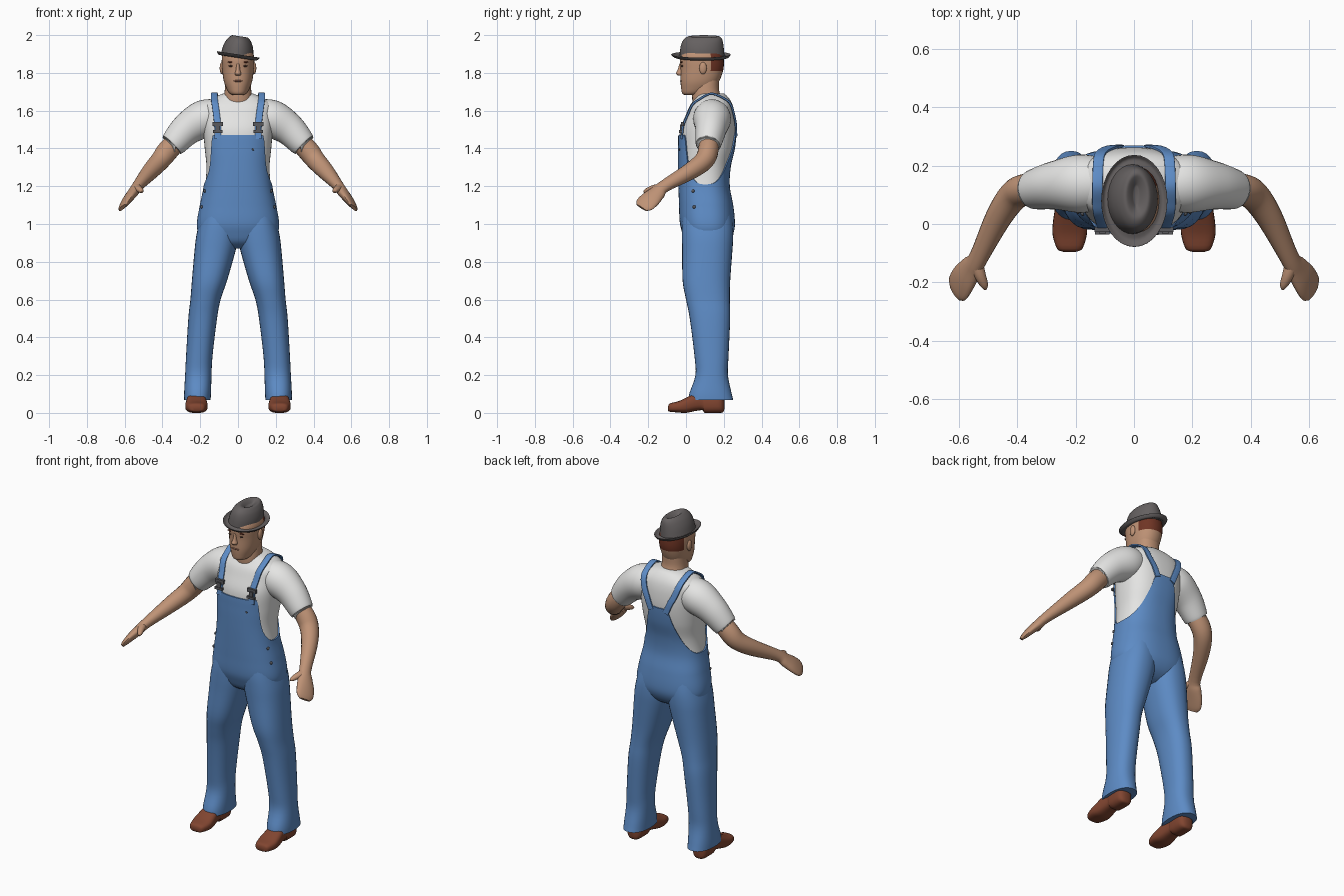
import bpy, bmesh
from math import sin, cos, pi, radians, copysign
from mathutils import Vector, Matrix

if "Cube" in bpy.data.objects:
    bpy.data.objects.remove(bpy.data.objects["Cube"])


def material(name, *rgb):
    m = bpy.data.materials.new(name)
    m.use_nodes = True
    m.diffuse_color = (*rgb, 1)
    m.node_tree.nodes["Principled BSDF"].inputs["Base Color"].default_value = (*rgb, 1)
    return m


DENIM = material("denim blue", .11, .26, .56)
WHITE = material("shirt white", .78, .78, .77)
SKIN = material("skin", .52, .29, .18)
HAT = material("hat grey", .13, .118, .118)
LEATHER = material("shoe brown", .22, .06, .03)
HAIR = material("hair brown", .16, .035, .018)
METAL = material("buckle grey", .10, .10, .11)
DARK = material("eye dark", .09, .045, .03)
LIP = material("lip", .34, .15, .10)
PARTS = []


# ---- helpers ----
def sample(table, t):
    """Smooth lookup in rows of (key, values...)."""
    last = len(table) - 1
    i = max(j for j in range(last) if j == 0 or table[j][0] <= t)
    a, b = table[i], table[i + 1]
    before, after = table[max(i - 1, 0)], table[min(i + 2, last)]
    step = b[0] - a[0]
    u = min(max((t - a[0]) / step, 0), 1)
    out = []
    for p, q, r, s in zip(before[1:], a[1:], b[1:], after[1:]):
        m0 = (r - p) / (b[0] - before[0]) * step
        m1 = (s - q) / (after[0] - a[0]) * step
        out.append((2*u**3 - 3*u*u + 1) * q + (u**3 - 2*u*u + u) * m0
                   + (3*u*u - 2*u**3) * r + (u**3 - u*u) * m1)
    return out


def resample(rows, sub):
    table = [(i, *r) for i, r in enumerate(rows)]
    return [sample(table, k / sub) for k in range((len(rows) - 1) * sub + 1)]


def unit(angle, e):
    """Point on a rounded-square outline; angle 0 is the front."""
    s, c = sin(angle), cos(angle)
    return copysign(abs(s) ** (2 / e), s), -copysign(abs(c) ** (2 / e), c)


def finish(name, bm, mat):
    bmesh.ops.recalc_face_normals(bm, faces=bm.faces)
    me = bpy.data.meshes.new(name)
    bm.to_mesh(me)
    bm.free()
    me.materials.append(mat)
    ob = bpy.data.objects.new(name, me)
    bpy.context.collection.objects.link(ob)
    PARTS.append(ob)
    return ob


def skin_rings(name, rings, mat, cap_end=True):
    bm = bmesh.new()
    vs = [[bm.verts.new(p) for p in ring] for ring in rings]
    n = len(rings[0])
    for lo, hi in zip(vs, vs[1:]):
        for k in range(n):
            bm.faces.new((lo[k], lo[(k + 1) % n], hi[(k + 1) % n], hi[k]))
    bm.faces.new(vs[0])
    if cap_end:
        bm.faces.new(vs[-1])
    return finish(name, bm, mat)


def loft(name, rows, mat, cx=0, e=2.2, n=32, sub=4):
    """Stack of level rings; rows are (z, half width, front y, back y[, x])."""
    rings = []
    for r in resample(rows, sub):
        z, w, f, b = r[:4]
        x0 = cx * r[4] if len(r) > 4 else cx
        ring = [unit(2 * pi * k / n, e) for k in range(n)]
        rings.append([(x0 + w * x, (f + b) / 2 + (b - f) / 2 * y, z) for x, y in ring])
    return skin_rings(name, rings, mat)


def tube(name, rows, mat, wide, s=1, e=2, n=20, sub=4):
    """Sweep along rows of (x, y, z, wide radius, thin radius)."""
    pts = resample(rows, sub)
    pos = [Vector(p[:3]) for p in pts]
    rings = []
    for i, p in enumerate(pts):
        t = (pos[min(i + 1, len(pos) - 1)] - pos[max(i - 1, 0)]).normalized()
        w = Vector(wide)
        w = (w - t * w.dot(t)).normalized()
        d = t.cross(w)
        ring = [unit(2 * pi * k / n, e) for k in range(n)]
        ring = [pos[i] + w * p[3] * x + d * p[4] * y for x, y in ring]
        rings.append([(s * v.x, v.y, v.z) for v in ring])
    return skin_rings(name, rings, mat)


def solid(name, mat, loc, size, box=False):
    bm = bmesh.new()
    m = Matrix.LocRotScale(Vector(loc), None, Vector(size))
    if box:
        bmesh.ops.create_cube(bm, size=2, matrix=m)
    else:
        bmesh.ops.create_uvsphere(bm, u_segments=16, v_segments=10, radius=1, matrix=m)
    return finish(name, bm, mat)


# ---- torso: (z, half width, front y, back y) ----
BODY = [(.87, .10, .06, .16), (.90, .165, .015, .21), (.95, .202, -.01, .243),
        (1.0, .211, -.025, .252), (1.1, .195, -.03, .243), (1.2, .175, -.033, .225),
        (1.3, .167, -.035, .23), (1.4, .176, -.035, .252), (1.5, .185, -.03, .262),
        (1.58, .19, 0, .258), (1.63, .187, .022, .247), (1.66, .15, .045, .232),
        (1.685, .095, .06, .21), (1.692, .075, .066, .2)]
E = 2.4


def body(angle, z, out=0):
    w, f, b = sample(BODY, z)
    x, y = unit(angle, E)
    return (w + out) * x, (f + b) / 2 + ((b - f) / 2 + out) * y, z


def body_y(x, z, side, out):
    w, f, b = sample(BODY, z)
    y = max(1 - abs(x / w) ** E, 0) ** (1 / E)
    return (f + b) / 2 + side * ((b - f) / 2 * y + out)


N = 96
angles = [2 * pi * k / N for k in range(N)]
skin_rings("shirt_body", [[body(a, 1.15 + .542 * r / 40) for a in angles]
                          for r in range(41)], WHITE)

# overalls top edge: (degrees from the front, height)
EDGE = [(0, 1.47), (20, 1.47), (40, 1.47), (44, 1.45), (50, 1.37), (60, 1.28),
        (75, 1.225), (90, 1.21), (115, 1.225), (138, 1.29), (155, 1.39),
        (164, 1.47), (170, 1.49), (180, 1.49)]
tops = [sample(EDGE, min(k, N - k) * 360 / N)[0] for k in range(N)]
rings = [[body(a, .87 + (h - .87) * r / 40, .007) for a, h in zip(angles, tops)]
         for r in range(41)]
rings.append([body(a, h, -.004) for a, h in zip(angles, tops)])
skin_rings("overalls_body", rings, DENIM, cap_end=False)

# ---- head, neck and hat ----
loft("neck", [(1.6, .082, .04, .2), (1.66, .076, .033, .19), (1.71, .07, .035, .175),
              (1.77, .066, .05, .175)], SKIN)
head = loft("head", [(1.682, .025, -.005, .06), (1.692, .045, -.02, .1),
                     (1.72, .062, -.026, .15), (1.76, .076, -.029, .178),
                     (1.82, .084, -.029, .198), (1.87, .086, -.033, .2),
                     (1.905, .08, -.024, .192), (1.94, .058, 0, .165),
                     (1.955, .02, .05, .11)], SKIN, sub=6)
head.data.materials.append(HAIR)
for face in head.data.polygons:
    face.material_index = int(face.center.y > .135 and face.center.z > 1.815)
loft("nose", [(1.85, .008, -.034, 0), (1.815, .012, -.045, 0), (1.797, .017, -.053, 0),
              (1.786, .013, -.042, 0)], SKIN, n=16)
solid("mouth", LIP, (0, -.027, 1.757), (.026, .005, .005))

crown = loft("hat_crown", [(1.88, .087, -.035, .205), (1.93, .081, -.03, .2),
                           (1.965, .068, -.02, .195), (1.985, .053, -.004, .187),
                           (1.994, .04, .018, .172), (1.988, .026, .04, .155),
                           (1.972, .008, .065, .13)], HAT, cx=-.005, e=2)
brim = loft("hat_brim", [(1.893, .08, -.03, .2), (1.888, .1, -.055, .222),
                         (1.898, .113, -.076, .235), (1.893, .113, -.076, .235),
                         (1.88, .1, -.055, .222), (1.884, .08, -.03, .2)], HAT, e=2)
pivot = Matrix.Translation((0, .09, 1.89))
for part in (crown, brim):
    part.data.transform(pivot @ Matrix.Rotation(.15, 4, 'Y') @ pivot.inverted())

# ---- mirrored parts ----
HAND = (-.05, -.09, .045)
for s, side in ((1, "left"), (-1, "right")):
    loft(side + "_trouser_leg",
         [(1.08, .098, -.015, .235, .09), (1.0, .106, -.022, .248, .101),
          (.93, .112, -.022, .25, .11), (.85, .108, -.02, .245, .123),
          (.7, .093, -.018, .234, .151), (.6, .08, 0, .232, .172),
          (.5, .076, .02, .234, .187), (.3, .07, .045, .225, .205),
          (.2, .07, .05, .222, .21), (.11, .071, .02, .24, .214),
          (.068, .07, .012, .25, .215)], DENIM, cx=s, e=2.3)

    # shoe: (y, half width, bottom, top)
    shoe = [(-.095, .022, .012, .035), (-.085, .043, .006, .05), (-.04, .058, .002, .062),
            (0, .058, 0, .08), (.05, .051, .01, .105), (.088, .045, .014, .11),
            (.1, .046, 0, .11), (.17, .048, 0, .11), (.195, .035, .003, .09),
            (.203, .015, .02, .07)]
    ring = [unit(2 * pi * k / 24, 2.8) for k in range(24)]
    skin_rings(side + "_shoe",
               [[(s * .22 + w * x, y, (lo + hi) / 2 + (hi - lo) / 2 * v) for x, v in ring]
                for y, w, lo, hi in resample(shoe, 3)], LEATHER)

    tube(side + "_sleeve", [(.09, .135, 1.575, .085, .085), (.18, .138, 1.556, .1, .1),
                            (.27, .132, 1.502, .083, .086), (.342, .118, 1.425, .068, .07),
                            (.347, .117, 1.42, .06, .06)], WHITE, (0, 1, 0), s, n=32, sub=6)
    tube(side + "_arm", [(.3, .122, 1.465, .05, .05), (.37, .118, 1.39, .054, .057),
                         (.413, .095, 1.335, .052, .052), (.465, .02, 1.278, .045, .045),
                         (.532, -.115, 1.2, .035, .029), (.557, -.152, 1.165, .045, .027),
                         (.583, -.187, 1.132, .055, .023), (.603, -.22, 1.102, .054, .016),
                         (.612, -.236, 1.086, .035, .009)], SKIN, HAND, s)
    tube(side + "_thumb", [(.54, -.135, 1.195, .024, .02), (.527, -.175, 1.187, .02, .018),
                           (.513, -.208, 1.176, .014, .013), (.508, -.224, 1.17, .005, .005)],
         SKIN, (1, 0, 0), s, n=12)

    # strap over the shoulder, following the torso
    path = [(x, body_y(x, z, -1, .008), z, .018, .006) for x, z in
            ((.107, 1.45), (.108, 1.52), (.114, 1.58), (.121, 1.63), (.125, 1.66))]
    path.append((.125, .135, 1.69, .018, .006))
    path += [(x, body_y(x, z, 1, .008), z, .018, .006) for x, z in
             ((.122, 1.66), (.116, 1.63), (.1, 1.58), (.075, 1.53), (.05, 1.47))]
    tube(side + "_strap", path, DENIM, (1, 0, 0), s, e=4, n=16, sub=6)
    for k, (z, w, h) in enumerate(((1.53, .028, .011), (1.51, .012, .016), (1.49, .025, .007))):
        solid(f"{side}_buckle_{k + 1}", METAL, (s * .108, body_y(.108, z, -1, .015), z),
              (w, .008, h), box=True)
    for k, z in enumerate((1.175, 1.09)):
        x, y, _ = body(radians(68), z, .008)
        solid(f"{side}_hip_button_{k + 1}", METAL, (s * x, y, z), (.007, .009, .009))

    solid(side + "_ear", SKIN, (s * .086, .09, 1.825), (.011, .02, .032))
    solid(side + "_eye", DARK, (s * .037, -.021, 1.836), (.013, .005, .005))
    solid(side + "_eyebrow", HAIR, (s * .038, -.023, 1.857), (.018, .005, .004))

solid("bib_button", METAL, (.08, body_y(.08, 1.395, -1, .008), 1.395), (.006, .004, .006))

# ---- smooth shading with crisp edges ----
bpy.ops.object.select_all(action='DESELECT')
for ob in PARTS:
    ob.select_set(True)
bpy.context.view_layer.objects.active = PARTS[0]
bpy.ops.object.shade_smooth_by_angle(angle=radians(45))
